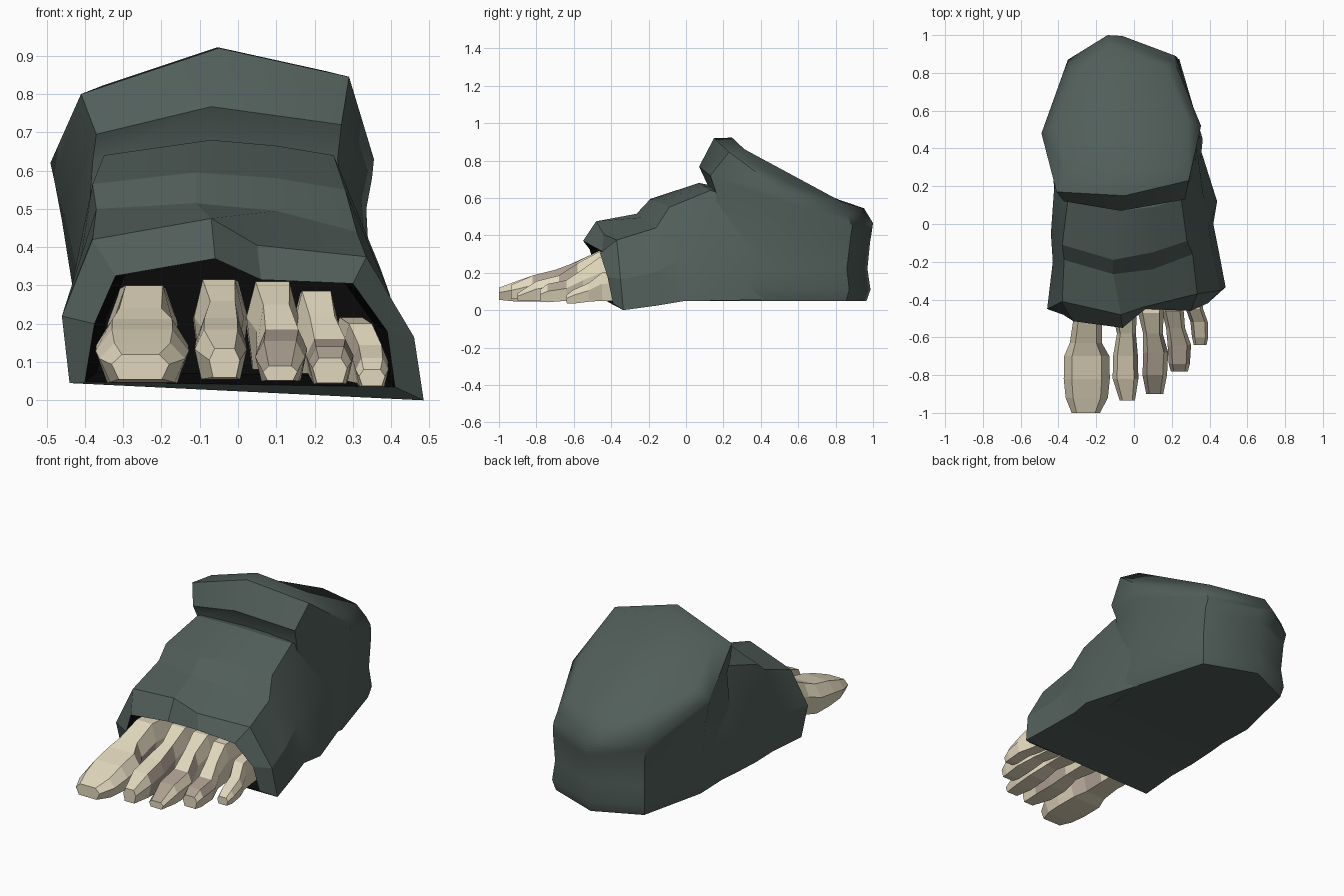
import bpy, bmesh, math
from mathutils import Vector


def material(name, rgb):
    m = bpy.data.materials.new(name)
    m.diffuse_color = (*rgb, 1)
    return m


CLOTH = material("grey_green_cloth", (0.083, 0.113, 0.103))
DARK = material("dark_lining", (0.003, 0.003, 0.003))
BONE = material("cream_skin", (0.76, 0.685, 0.51))
TAUPE = material("taupe_patch", (0.42, 0.35, 0.285))


def loft(name, rings, mats, smooth=None, start=True, end=True, flip=False, rule=None):
    """Skin closed rings of points, with optional end caps."""
    bm = bmesh.new()
    loops = [[bm.verts.new(p) for p in r] for r in rings]
    n = len(loops[0])
    for s, (a, b) in enumerate(zip(loops, loops[1:])):
        for i in range(n):
            j = (i + 1) % n
            f = bm.faces.new((a[i], a[j], b[j], b[i]))
            if rule:
                f.material_index = rule(s, i)
    if start:
        bm.faces.new(loops[0])
    if end:
        bm.faces.new(loops[-1])
    bmesh.ops.recalc_face_normals(bm, faces=bm.faces)
    # make tubes point outwards (or inwards for linings)
    c = sum((v.co for v in bm.verts), Vector()) / len(bm.verts)
    out = sum(f.normal.dot(f.calc_center_median() - c) * f.calc_area() for f in bm.faces)
    if (out < 0) != flip:
        bmesh.ops.reverse_faces(bm, faces=bm.faces)
    me = bpy.data.meshes.new(name)
    bm.to_mesh(me)
    bm.free()
    for m in mats:
        me.materials.append(m)
    ob = bpy.data.objects.new(name, me)
    bpy.context.collection.objects.link(ob)
    if smooth:
        bpy.ops.object.select_all(action='DESELECT')
        ob.select_set(True)
        bpy.context.view_layer.objects.active = ob
        bpy.ops.object.shade_smooth_by_angle(angle=math.radians(smooth))
    return ob


# Forefoot wrap: arches from bottom left, over the top, to bottom right
opening = [(-.40, -.41, .048), (-.375, -.48, .20), (-.32, -.515, .325), (-.06, -.55, .37),
           (.06, -.45, .315), (.30, -.46, .305), (.39, -.42, .18), (.41, -.39, .035)]
rim = [(-.44, -.42, .045), (-.46, -.45, .22), (-.38, -.41, .42), (-.07, -.48, .475),
       (.05, -.44, .405), (.335, -.37, .375), (.46, -.35, .165), (.485, -.335, 0)]
step_low = [(-.42, -.18, .045), (-.43, -.20, .25), (-.37, -.19, .50), (-.11, -.265, .515),
            (.10, -.24, .495), (.31, -.16, .44), (.42, -.17, .20), (.45, -.15, .025)]
step_high = [(-.43, -.02, .05), (-.44, -.05, .27), (-.38, -.11, .565), (-.11, -.19, .595),
             (.10, -.15, .58), (.28, -.09, .55), (.395, -.02, .28), (.42, .0, .05)]
instep = [(-.42, .16, .05), (-.425, .16, .30), (-.35, .13, .64), (-.07, .07, .68),
          (.10, .09, .665), (.25, .13, .64), (.37, .13, .35), (.44, .12, .05)]
tuck = [(-.40, .42, .055), (-.40, .42, .30), (-.34, .40, .58), (-.07, .36, .62),
        (.10, .36, .62), (.25, .40, .58), (.33, .42, .30), (.345, .42, .055)]
loft("forefoot_wrap", [opening, rim, step_low, step_high, instep, tuck], [CLOTH], 19, start=False)

# Dark lining inside the opening
deep = [(x * .92, -.26 + (y + .45) * .2, .03 + z * .92) for x, y, z in opening]
loft("opening_lining", [opening, deep], [DARK], start=False, flip=True)

# Heel and ankle: rings run front, right, back, left
outline = [(-.05, .14), (.32, .16), (.35, .45), (.23, .86),
           (-.07, .97), (-.33, .85), (-.42, .46), (-.41, .16)]


def level(z, grow):
    return [(-.05 + (x + .05) * grow, .5 + (y - .5) * grow, z) for x, y in outline]


neck = [(-.07, .12, .66), (.26, .16, .63), (.335, .50, .50), (.23, .88, .39),
        (-.06, .985, .37), (-.34, .86, .38), (-.46, .48, .47), (-.38, .17, .62)]
cuff_low = [(-.07, .07, .767), (.27, .13, .72), (.35, .51, .58), (.22, .89, .45),
            (-.06, .995, .43), (-.35, .87, .44), (-.48, .48, .575), (-.37, .12, .695)]
cuff_high = [(-.05, .15, .92), (.29, .23, .845), (.355, .52, .63), (.215, .86, .505),
             (-.14, 1.0, .465), (-.34, .84, .52), (-.49, .48, .62), (-.41, .17, .80)]
# raised slanted lid: the cuff edge drawn inwards and lifted
mid = Vector((-.07, .57, .68))
lid = [mid + (Vector(p) - mid) * .83 + Vector((0, .025, .043)) for p in cuff_high]
loft("heel_and_ankle", [level(.05, .99), level(.11, 1.035), level(.22, 1.0),
                        neck, cuff_low, cuff_high, lid], [CLOTH], 47)


# Toes: each section is (y, centre x, half width, bottom, top)
def toe(name, sections, patch):
    rings = []
    for y, x, w, lo, hi in sections:
        side = lo + (hi - lo) * .6
        rings.append([(x - w * .75, y, lo), (x - w, y, side), (x - w * .65, y, hi),
                      (x + w * .65, y, hi), (x + w, y, side), (x + w * .75, y, lo)])
    # patch lists (section, side): 0-1 left, 2 top, 3-4 right, 5 bottom
    loft(name, rings, [BONE, TAUPE], rule=lambda s, i: int((s, i) in patch))


toe("big_toe", [(-1.0, -.255, .075, .055, .12), (-.92, -.25, .112, .047, .15),
                (-.82, -.25, .122, .045, .185), (-.70, -.25, .12, .045, .212),
                (-.63, -.255, .085, .06, .24), (-.50, -.245, .075, .06, .30),
                (-.22, -.25, .095, .06, .29)], {(3, 3), (3, 4), (4, 4)})
toe("second_toe", [(-.935, -.035, .04, .06, .135), (-.82, -.045, .068, .055, .185),
                   (-.70, -.045, .066, .055, .215), (-.58, -.04, .05, .07, .26),
                   (-.47, -.05, .065, .07, .315), (-.22, -.045, .072, .07, .31)],
    {(1, 3), (2, 3), (1, 4), (2, 4)})
toe("middle_toe", [(-.90, .11, .045, .052, .09), (-.80, .11, .065, .05, .155),
                   (-.68, .115, .066, .055, .185), (-.58, .10, .052, .08, .25),
                   (-.47, .09, .068, .08, .31), (-.22, .09, .07, .08, .30)],
    {(1, 1), (1, 2), (0, 2), (2, 3), (0, 1), (1, 0)})
toe("fourth_toe", [(-.78, .24, .045, .045, .11), (-.74, .24, .056, .042, .14),
                   (-.64, .24, .062, .05, .16), (-.55, .22, .05, .07, .22),
                   (-.46, .205, .058, .07, .285), (-.22, .20, .058, .07, .28)],
    {(0, 2), (1, 1), (1, 2), (1, 3), (0, 1)})
toe("little_toe", [(-.64, .35, .034, .037, .08), (-.60, .35, .043, .035, .11),
                   (-.52, .345, .046, .045, .145), (-.45, .32, .046, .05, .20),
                   (-.22, .29, .045, .05, .22)], {(1, 1), (2, 1)})
